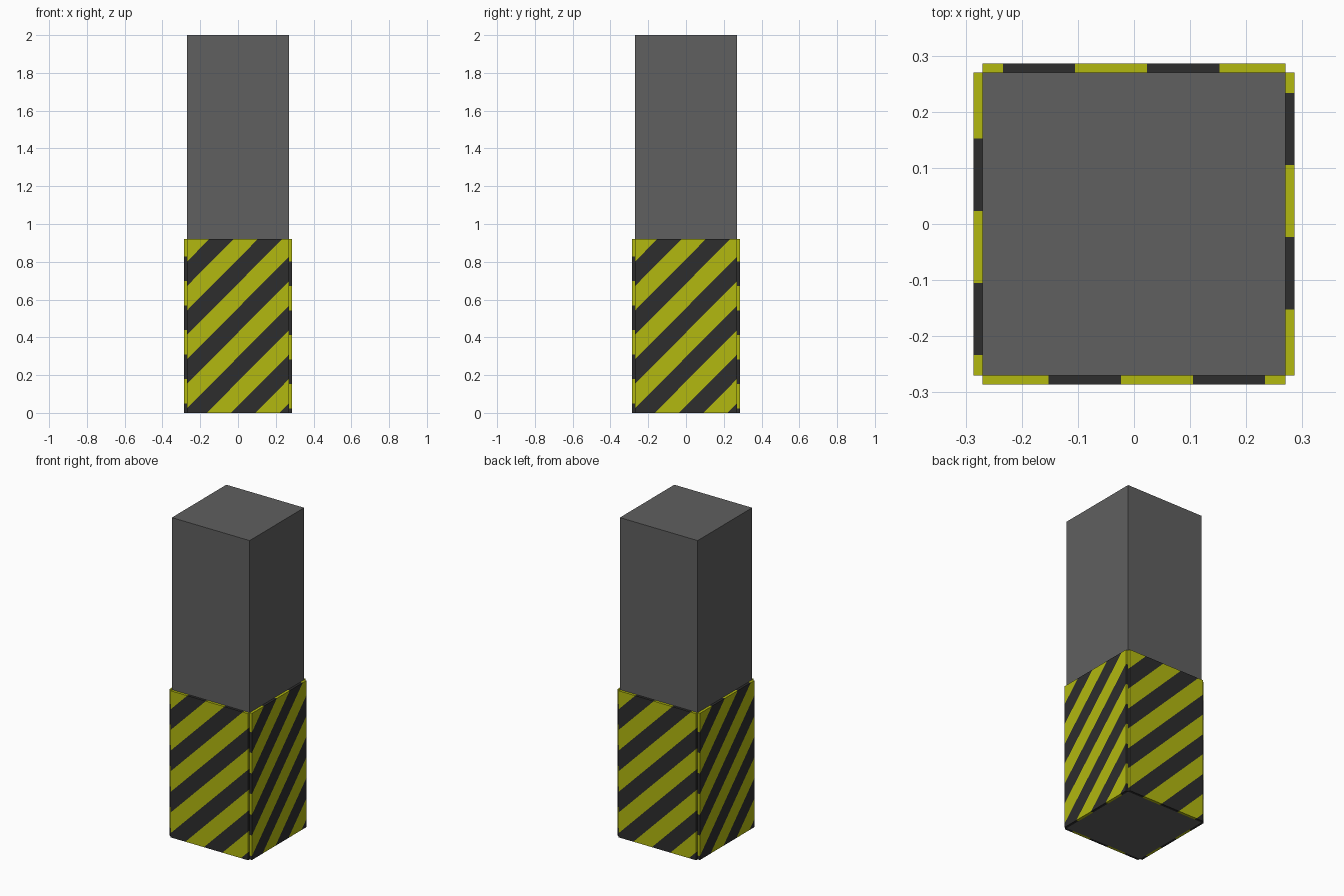
import bpy, bmesh
from mathutils import Vector, Matrix
from math import pi

if "Cube" in bpy.data.objects:
    bpy.data.objects.remove(bpy.data.objects["Cube"])

HALF = 0.27       # half width of the pillar
THICK = 0.016     # panel thickness
PANEL_H = 0.92    # panel height
PERIOD = 0.257    # stripe spacing along the panel's top edge
START = -0.152    # where a dark stripe begins on the top edge
SLOPE = 1.008     # rise of the stripes


def material(name, rgb):
    m = bpy.data.materials.new(name)
    m.diffuse_color = (*rgb, 1)
    m.use_nodes = True
    m.node_tree.nodes["Principled BSDF"].inputs["Base Color"].default_value = m.diffuse_color
    return m


grey = material("concrete grey", (0.115, 0.115, 0.115))
yellow = material("warning yellow", (0.445, 0.48, 0.005))
dark = material("stripe black", (0.026, 0.026, 0.026))


def box(bm, lo, hi):
    lo, hi = Vector(lo), Vector(hi)
    bmesh.ops.create_cube(bm, size=1, matrix=Matrix.Translation((lo + hi) / 2)
                          @ Matrix.Diagonal((*(hi - lo), 1)))


def finish(bm, name, mats):
    me = bpy.data.meshes.new(name)
    bm.to_mesh(me)
    bm.free()
    for m in mats:
        me.materials.append(m)
    ob = bpy.data.objects.new(name, me)
    bpy.context.collection.objects.link(ob)
    return ob


# Pillar
bm = bmesh.new()
box(bm, (-HALF, -HALF, 0), (HALF, HALF, 2))
finish(bm, "pillar", [grey])


# Striped guard panel: box cut by slanted planes, coloured in alternate bands
def stripe_panel(name, angle):
    bm = bmesh.new()
    box(bm, (-HALF, -HALF - THICK, 0), (HALF, -HALF, PANEL_H))
    for i in range(-2, 14):
        bmesh.ops.bisect_plane(
            bm, geom=bm.verts[:] + bm.edges[:] + bm.faces[:],
            plane_co=(START + i * PERIOD / 2, 0, PANEL_H),
            plane_no=(1, 0, -1 / SLOPE), dist=1e-5)
    for f in bm.faces:
        c = f.calc_center_median()
        t = c.x + (PANEL_H - c.z) / SLOPE - START
        f.material_index = 1 if t % PERIOD < PERIOD / 2 else 0
    bmesh.ops.rotate(bm, verts=bm.verts, matrix=Matrix.Rotation(angle, 3, 'Z'))
    finish(bm, name, [yellow, dark])


for k, side in enumerate(("front", "right", "back", "left")):
    stripe_panel(side + "_striped_panel", k * pi / 2)
